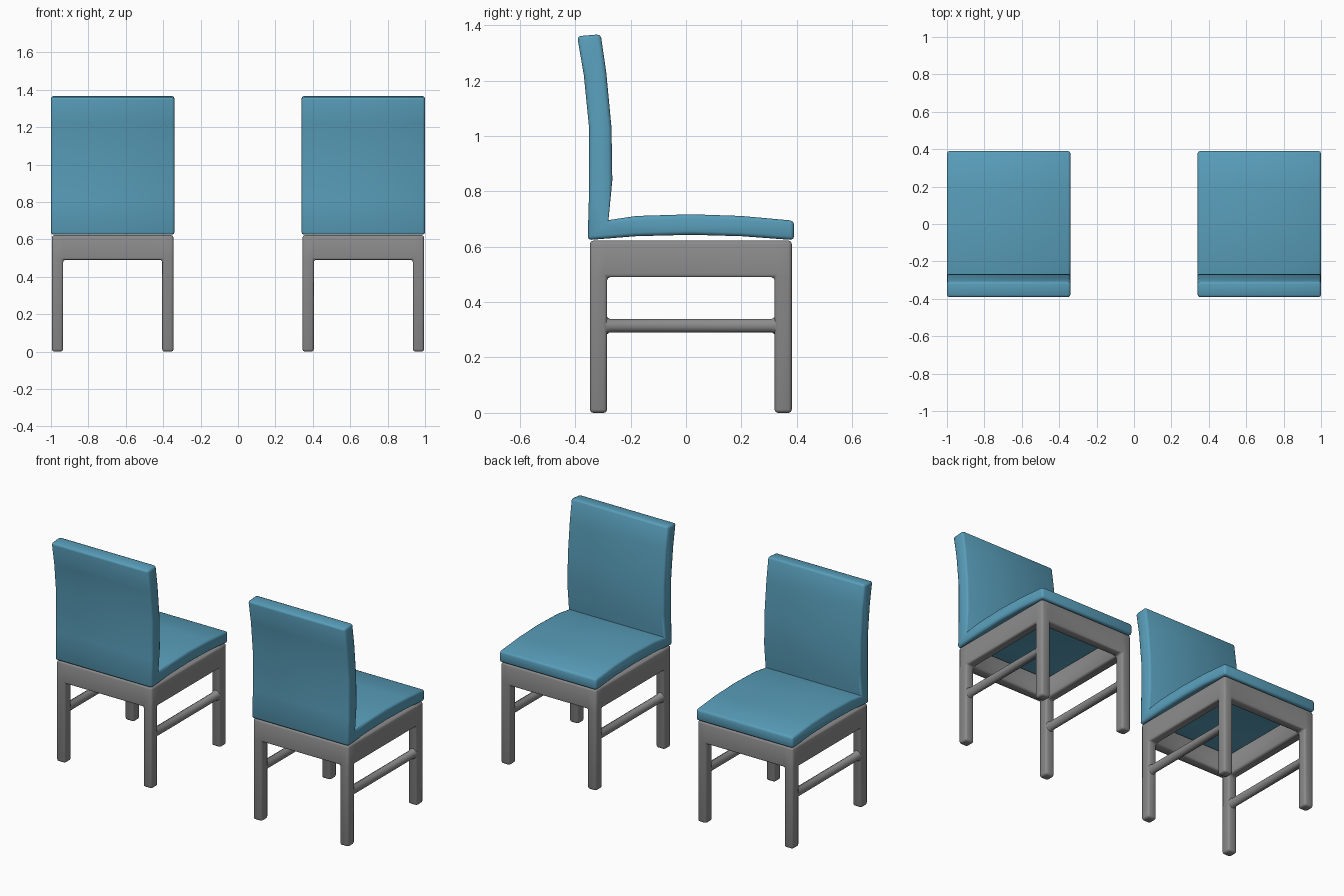
import bpy, bmesh, math

if "Cube" in bpy.data.objects:
    bpy.data.objects.remove(bpy.data.objects["Cube"], do_unlink=True)


def make_material(name, rgb):
    mat = bpy.data.materials.new(name)
    mat.use_nodes = True
    mat.diffuse_color = (*rgb, 1)
    bsdf = next(n for n in mat.node_tree.nodes if n.type == 'BSDF_PRINCIPLED')
    bsdf.inputs["Base Color"].default_value = (*rgb, 1)
    return mat


BLUE = make_material("blue upholstery", (0.098, 0.34, 0.49))
GREY = make_material("grey frame", (0.26, 0.26, 0.26))


def soften(bm, width, segments, concave):
    """Round the hard edges, optionally leaving inner creases crisp."""
    bmesh.ops.recalc_face_normals(bm, faces=bm.faces[:])
    edges = []
    for e in bm.edges:
        angle = e.calc_face_angle_signed(0)
        if angle > 0.7 or (concave and angle < -0.7):
            edges.append(e)
    bmesh.ops.bevel(bm, geom=edges, offset=width, segments=segments,
                    profile=0.5, affect='EDGES', clamp_overlap=True)


def finish(bm, name, mat):
    bmesh.ops.recalc_face_normals(bm, faces=bm.faces[:])
    mesh = bpy.data.meshes.new(name)
    bm.to_mesh(mesh)
    bm.free()
    mesh.materials.append(mat)
    mesh.shade_smooth()
    mesh.set_sharp_from_angle(angle=math.radians(50))
    return mesh


def frame_mesh():
    """Four legs and a ring of rails, as the skin of a coarse block grid."""
    axes = ((-0.325, -0.265, 0.265, 0.325), (-0.347, -0.285, 0.32, 0.382),
            (0, 0.49, 0.622))
    bm = bmesh.new()
    verts = {}

    def vert(key):
        if key not in verts:
            verts[key] = bm.verts.new([axes[a][key[a]] for a in range(3)])
        return verts[key]

    def solid(i, j, k):
        if not (0 <= i < 3 and 0 <= j < 3 and 0 <= k < 2):
            return False
        return (i != 1 and j != 1) or (k == 1 and (i, j) != (1, 1))

    for cell in [(i, j, k) for i in range(3) for j in range(3) for k in range(2)]:
        if not solid(*cell):
            continue
        for axis in range(3):
            u, v = (axis + 1) % 3, (axis + 2) % 3
            for side in (0, 1):
                near = list(cell)
                near[axis] += 2 * side - 1
                if solid(*near):
                    continue
                ring = []
                for du, dv in ((0, 0), (1, 0), (1, 1), (0, 1)):
                    key = list(cell)
                    key[axis] += side
                    key[u] += du
                    key[v] += dv
                    ring.append(vert(tuple(key)))
                bm.faces.new(ring)
    soften(bm, 0.012, 2, True)
    return finish(bm, "frame", GREY)


def cushion_mesh():
    """Seat and backrest in one side profile, extruded across the width."""
    profile = [(-0.355, 0.624), (-0.35, 0.8), (-0.35, 1.03), (-0.369, 1.22),
               (-0.393, 1.36), (-0.308, 1.367), (-0.288, 1.23), (-0.269, 1.03),
               (-0.266, 0.84), (-0.28, 0.696), (-0.18, 0.711), (0.02, 0.717),
               (0.2, 0.711), (0.39, 0.694), (0.39, 0.624), (0.2, 0.638),
               (0.02, 0.643), (-0.18, 0.638)]
    bm = bmesh.new()
    face = bm.faces.new([bm.verts.new((-0.33, y, z)) for y, z in profile])
    out = bmesh.ops.extrude_face_region(bm, geom=[face], use_keep_orig=True)
    moved = [g for g in out["geom"] if isinstance(g, bmesh.types.BMVert)]
    bmesh.ops.translate(bm, verts=moved, vec=(0.66, 0, 0))
    soften(bm, 0.013, 2, False)
    return finish(bm, "cushion", BLUE)


def stretcher_mesh():
    """Round bar along the side, flaring where it meets the legs."""
    bm = bmesh.new()
    rings = []
    for y, r in ((-0.29, 0.036), (-0.275, 0.025), (0.31, 0.025), (0.325, 0.036)):
        angles = [math.tau * (n + 0.5) / 12 for n in range(12)]
        rings.append([bm.verts.new((min(r, 0.028) * math.cos(a), y,
                                    0.315 + r * math.sin(a))) for a in angles])
    for a, b in zip(rings, rings[1:]):
        for n in range(12):
            m = (n + 1) % 12
            bm.faces.new((a[n], a[m], b[m], b[n]))
    bm.faces.new(rings[0])
    bm.faces.new(rings[-1])
    return finish(bm, "stretcher", GREY)


def place(name, mesh, x):
    obj = bpy.data.objects.new(name, mesh)
    obj.location.x = x
    bpy.context.collection.objects.link(obj)


# Two matching chairs side by side
frame, cushion, stretcher = frame_mesh(), cushion_mesh(), stretcher_mesh()
for label, x in (("right", -0.67), ("left", 0.67)):
    place(label + "_chair_frame", frame, x)
    place(label + "_chair_seat_and_back", cushion, x)
    for side, dx in (("right", -0.295), ("left", 0.295)):
        place(f"{label}_chair_{side}_stretcher", stretcher, x + dx)
